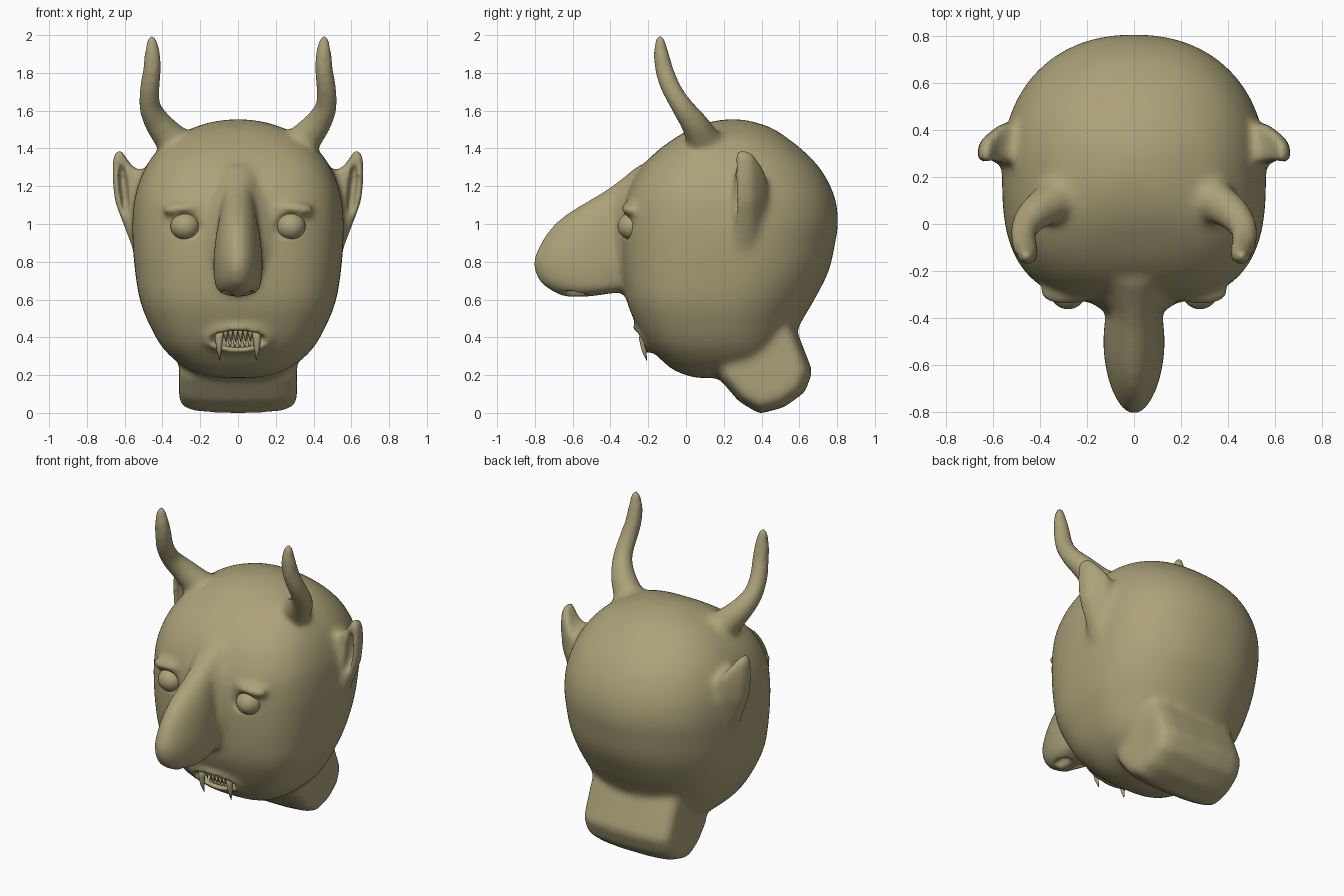
import bpy, bmesh, math
from mathutils import Vector, Matrix

if "Cube" in bpy.data.objects:
    bpy.data.objects.remove(bpy.data.objects["Cube"])

olive = bpy.data.materials.new("olive")
olive.diffuse_color = (.41, .36, .19, 1)
olive.use_nodes = True
olive.node_tree.nodes["Principled BSDF"].inputs["Base Color"].default_value = olive.diffuse_color


def skin(bm, rings, closed=False):
    """Bridge rings of points into a closed surface."""
    vs = [[bm.verts.new(p) for p in r] for r in rings]
    n = len(vs[0])
    pairs = list(zip(vs, vs[1:])) + ([(vs[-1], vs[0])] if closed else [])
    for a, b in pairs:
        for i in range(n):
            bm.faces.new((a[i], a[(i + 1) % n], b[(i + 1) % n], b[i]))
    if not closed:
        bm.faces.new(vs[0][::-1])
        bm.faces.new(vs[-1])


def spline(pts, k=5):
    """Smooth in-between points (Catmull-Rom)."""
    P = [Vector(p) for p in pts]
    out = []
    for i in range(len(P) - 1):
        a, b, c, d = P[max(i - 1, 0)], P[i], P[i + 1], P[min(i + 2, len(P) - 1)]
        for t in (j / k for j in range(k)):
            out.append(.5 * (2 * b + (c - a) * t + (2 * a - 5 * b + 4 * c - d) * t ** 2 +
                             (3 * b - a - 3 * c + d) * t ** 3))
    return out + [P[-1]]


def loft(bm, sections, e_front, e_back, n=64):
    """Superellipse sections: z, front y, back y, half width."""
    rings = []
    for z, f, b, w in spline(sections):
        ring = []
        for i in range(n):
            t = 2 * math.pi * i / n
            c, s = math.cos(t), math.sin(t)
            e = e_back if s > 0 else e_front
            ring.append((w * math.copysign(abs(c) ** (2 / e), c),
                         (f + b) / 2 + (b - f) / 2 * math.copysign(abs(s) ** (2 / e), s), z))
        rings.append(ring)
    skin(bm, rings)


def tube(bm, pts, closed=False, n=16):
    """Round tube through x, y, z, radius points."""
    rings, m = [], len(pts)
    for i, p in enumerate(pts):
        a = pts[(i - 1) % m] if closed else pts[max(i - 1, 0)]
        b = pts[(i + 1) % m] if closed else pts[min(i + 1, m - 1)]
        d = (Vector(b[:3]) - Vector(a[:3])).normalized()
        u = d.cross(Vector((0, 1, 0))).normalized()
        v = d.cross(u)
        rings.append([Vector(p[:3]) + p[3] * (math.cos(2 * math.pi * k / n) * u +
                      math.sin(2 * math.pi * k / n) * v) for k in range(n)])
    skin(bm, rings, closed)


def ball(bm, c, r, roll=0):
    bmesh.ops.create_uvsphere(bm, u_segments=32, v_segments=20, radius=1,
        matrix=Matrix.Translation(c) @ Matrix.Rotation(roll, 4, 'Y') @ Matrix.Diagonal((*r, 1)))


def finish(name, bm):
    bmesh.ops.recalc_face_normals(bm, faces=bm.faces)
    for f in bm.faces:
        f.smooth = True
    me = bpy.data.meshes.new(name)
    bm.to_mesh(me)
    bm.free()
    me.materials.append(olive)
    ob = bpy.data.objects.new(name, me)
    bpy.context.collection.objects.link(ob)
    return ob


# Skull: flat face, rounder back
bm = bmesh.new()
loft(bm, [(.185, .06, .30, .1), (.20, .0, .36, .18), (.23, -.07, .42, .26), (.28, -.13, .5, .335),
          (.36, -.205, .55, .41), (.48, -.27, .61, .475), (.6, -.315, .68, .52),
          (.75, -.335, .755, .545), (.9, -.34, .79, .558), (1.02, -.335, .805, .56),
          (1.15, -.315, .785, .545), (1.28, -.25, .72, .50), (1.38, -.16, .63, .435),
          (1.46, -.05, .53, .345), (1.51, .04, .45, .235), (1.54, .13, .36, .14),
          (1.553, .2, .3, .05)], 3.0, 2.2)

# Nose, its flared root and the bridge running into the forehead
loft(bm, [(.615, -.65, -.52, .06), (.65, -.72, -.3, .11), (.7, -.78, -.25, .125),
          (.78, -.81, -.2, .13), (.85, -.795, -.2, .127), (.95, -.74, -.2, .115),
          (1.03, -.665, -.2, .1), (1.1, -.56, -.15, .09), (1.17, -.44, -.1, .09),
          (1.24, -.34, -.1, .11), (1.31, -.255, -.05, .12)], 1.85, 2)
ball(bm, (0, -.315, .93), (.18, .075, .31))

# Neck stump
prof = [(.17, .19), (.28, .06), (.39, -.005), (.52, .03), (.63, .11), (.67, .22), (.60, .40),
        (.53, .56), (.2, .5)]
skin(bm, [[(x, .4 + (y - .4) * s, .24 + (z - .24) * s) for y, z in prof]
          for x, s in ((-.312, .72), (-.29, .87), (-.23, .96), (-.1, 1), (.1, 1), (.23, .96),
                       (.29, .87), (.312, .72))])

for s in (-1, 1):
    # Horns
    tube(bm, spline([(s * x, y, z, r) for x, y, z, r in (
        (.24, .16, 1.34, .13), (.335, .1, 1.43, .095), (.42, .045, 1.53, .075),
        (.467, -.02, 1.62, .06), (.468, -.08, 1.72, .055), (.455, -.113, 1.81, .052),
        (.453, -.132, 1.9, .045), (.456, -.136, 1.97, .032), (.457, -.136, 2.01, .014))], 3))
    # Ears
    outline = [(.45, .82), (.555, .86), (.61, 1.0), (.655, 1.12), (.668, 1.25), (.663, 1.37),
               (.625, 1.405), (.58, 1.33), (.54, 1.29), (.45, 1.27)]
    skin(bm, [[(s * (.45 + (x - .45) * k), y, 1.15 + (z - 1.15) * k) for x, z in outline]
              for y, k in ((.262, .99), (.30, 1), (.35, .95), (.39, .75), (.43, .5))])
    # Brows
    ball(bm, (s * .29, -.295, 1.082), (.12, .05, .035), s * .08)

# Lips
tube(bm, [(.16 * math.cos(a), -.238 - .028 * math.sin(a) + .018 * math.cos(a) ** 2,
           .39 + .055 * math.sin(a), .021)
          for a in (2 * math.pi * i / 32 for i in range(32))], closed=True)
head = finish("head", bm)

# Hollows: mouth, eye sockets, ear cups, nostrils
bm = bmesh.new()
ball(bm, (0, -.24, .39), (.145, .12, .046))
for s in (-1, 1):
    ball(bm, (s * .28, -.35, .99), (.1, .06, .082))
    ball(bm, (s * .606, .245, 1.19), (.026, .075, .16), s * .1)
    ball(bm, (s * .055, -.59, .62), (.025, .07, .045))
cutter = finish("hollows_cutter", bm)
cutter.hide_render = True
cutter.hide_viewport = True


def remesh(size):
    m = head.modifiers.new("fuse", 'REMESH')
    m.mode = 'VOXEL'
    m.voxel_size = size
    m.use_smooth_shade = True


def relax(n):
    m = head.modifiers.new("relax", 'SMOOTH')
    m.factor = .5
    m.iterations = n


remesh(.016)
relax(14)
cut = head.modifiers.new("hollows", 'BOOLEAN')
cut.operation = 'DIFFERENCE'
cut.object = cutter
remesh(.012)
relax(5)

# Eyes
for s, side in ((-1, "left"), (1, "right")):
    bm = bmesh.new()
    ball(bm, (s * .28, -.285, .988), (.077, .077, .072))
    finish("eye_" + side, bm)

# Teeth: long fangs, short upper and lower rows
bm = bmesh.new()
for s in (-1, 1):
    tube(bm, [(s * .098, -.215, .45, .027), (s * .1, -.228, .39, .021),
              (s * .1, -.222, .33, .012), (s * .097, -.208, .278, .002)])
for i in range(6):
    x = (i - 2.5) * .026
    tube(bm, [(x, -.225, .45, .014), (x, -.225, .42, .011), (x, -.218, .375, .001)], n=10)
    tube(bm, [(x + .01, -.19, .33, .014), (x + .01, -.195, .36, .01), (x + .01, -.2, .405, .001)], n=10)
finish("teeth", bm)
